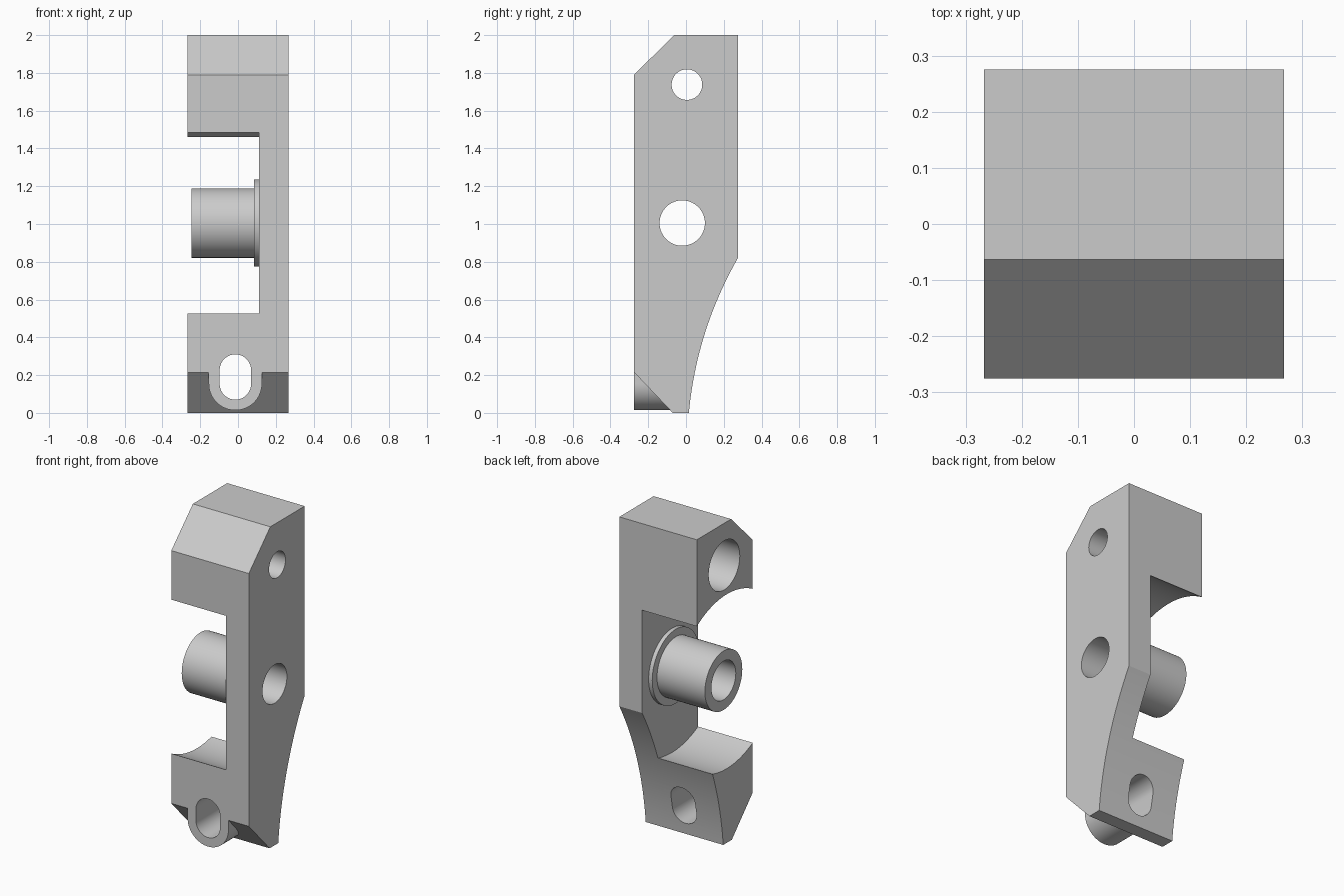
import bpy
import bmesh
import math
from mathutils import Vector

old = bpy.data.objects.get("Cube")
if old:
    bpy.data.objects.remove(old, do_unlink=True)

grey = bpy.data.materials.new("machined grey")
grey.use_nodes = True
grey.diffuse_color = (0.6, 0.6, 0.6, 1)
grey.node_tree.nodes["Principled BSDF"].inputs["Base Color"].default_value = (0.6, 0.6, 0.6, 1)


def prism(name, points, axis, lo, hi):
    """Extrude a closed outline along x (outline in y, z) or y (outline in x, z)."""
    bm = bmesh.new()
    place = (lambda a, b, t: (t, a, b)) if axis == "x" else (lambda a, b, t: (a, t, b))
    face = bm.faces.new([bm.verts.new(place(a, b, lo)) for a, b in points])
    made = bmesh.ops.extrude_face_region(bm, geom=[face])["geom"]
    shift = Vector(place(0, 0, hi - lo))
    bmesh.ops.translate(bm, vec=shift, verts=[g for g in made if isinstance(g, bmesh.types.BMVert)])
    bmesh.ops.recalc_face_normals(bm, faces=bm.faces)
    mesh = bpy.data.meshes.new(name)
    bm.to_mesh(mesh)
    bm.free()
    mesh.materials.append(grey)
    obj = bpy.data.objects.new(name, mesh)
    bpy.context.collection.objects.link(obj)
    return obj


def arc(a, b, r, start=0, end=360, n=72):
    count = n if end - start == 360 else n + 1
    angles = [math.radians(start + (end - start) * i / n) for i in range(count)]
    return [(a + r * math.cos(t), b + r * math.sin(t)) for t in angles]


def combine(obj, tool, operation="DIFFERENCE"):
    """Apply a boolean and discard the tool."""
    mod = obj.modifiers.new("boolean", "BOOLEAN")
    mod.operation = operation
    mod.solver = "EXACT"
    mod.object = tool
    bpy.ops.object.select_all(action="DESELECT")
    bpy.context.view_layer.objects.active = obj
    obj.select_set(True)
    bpy.ops.object.modifier_apply(modifier=mod.name)
    bpy.data.objects.remove(tool, do_unlink=True)


W, D = 0.267, 0.275
INNER = 0.11              # inner face of the side plate
POST = (-0.02, 1.005)     # post axis in y, z
PIN = (0.005, 1.738)      # upper hole axis in y, z
SLOT_X, LUG_Z = -0.014, 0.155

# Side profile with a concave lower back
foot, bend, hip = Vector((0.015, 0)), Vector((0.0565, 0.437)), Vector((D, 0.82))
back = [tuple(foot * (1 - t) ** 2 + bend * 2 * t * (1 - t) + hip * t * t)
        for t in [i / 32 for i in range(33)]]
body = prism("bracket_body", [(-D, 0)] + back + [(D, 2), (-0.063, 2), (-D, 1.79)], "x", -W, W)

# Lower front chamfer, leaving the rounded lug standing
wedge = prism("chamfer_cutter", [(-D - 0.1, 0.32), (0.03, -0.105), (-D - 0.1, -0.105)],
              "x", -W - 0.1, W + 0.1)
lug = arc(SLOT_X, LUG_Z, 0.141, 180, 360, 36) + [(SLOT_X + 0.141, 0.5), (SLOT_X - 0.141, 0.5)]
combine(wedge, prism("lug_keep", lug, "y", -0.6, 0.3))
combine(body, wedge)

# Round clearance around the post, open on the right side
combine(body, prism("clearance_cutter", arc(*POST, 0.543, n=128), "x", -0.6, INNER))

# Holes: slot, post bore, upper through hole and its counterbore
slot = arc(SLOT_X, 0.227, 0.083, 0, 180, 32) + arc(SLOT_X, 0.153, 0.083, 180, 360, 32)
combine(body, prism("slot_cutter", slot, "y", -0.6, 0.6))
combine(body, prism("bore_cutter", arc(*POST, 0.12), "x", -0.1, 0.6))
combine(body, prism("pin_cutter", arc(*PIN, 0.081), "x", -0.6, 0.6))
combine(body, prism("counterbore_cutter", arc(*PIN, 0.153), "x", -0.6, INNER))

# Hollow post with its shoulder ring
post = prism("post", arc(*POST, 0.184), "x", -0.245, INNER)
shoulder = prism("post_shoulder", arc(*POST, 0.231), "x", 0.085, INNER)
for part in (post, shoulder):
    combine(part, prism("bore_cutter", arc(*POST, 0.12), "x", -0.6, 0.6))

# Smooth curved walls, sharp edges
for obj in (body, post, shoulder):
    bpy.ops.object.select_all(action="DESELECT")
    bpy.context.view_layer.objects.active = obj
    obj.select_set(True)
    bpy.ops.object.shade_smooth_by_angle(angle=math.radians(15))
